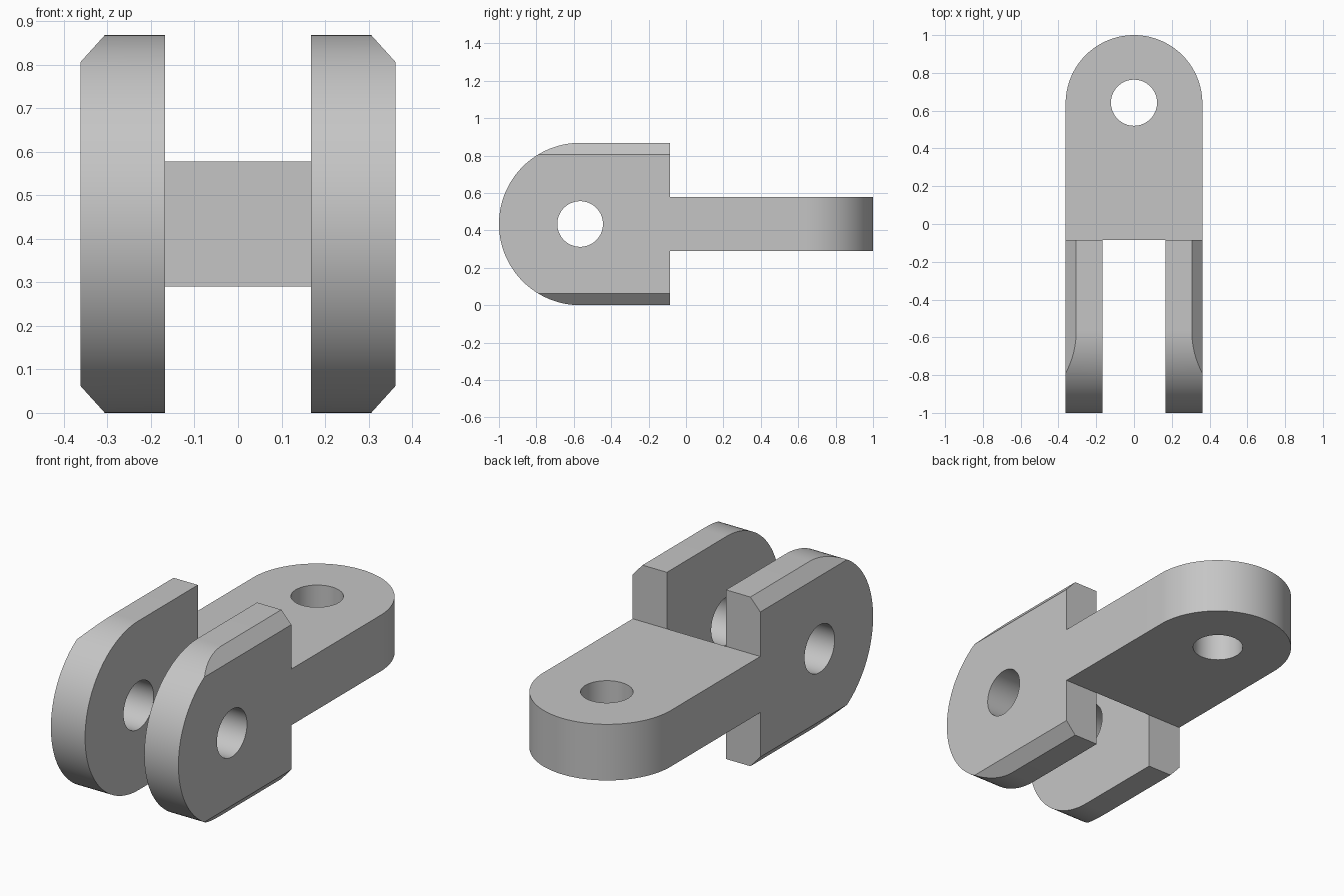
import bpy, bmesh
from math import pi, sin, cos
from mathutils import Vector, Matrix

cube = bpy.data.objects.get("Cube")
if cube:
    bpy.data.objects.remove(cube, do_unlink=True)

HALF_W = 0.362        # half width of the whole link
GAP = 0.168           # half width of the slot between the cheeks
MID_Z = 0.434         # centre height, also the cheek radius
JOINT_Y = -0.085      # where the cheeks meet the tongue
CHAMFER_X, CHAMFER_Z = 0.306, 0.372
FORK_Y, TONGUE_Y = -0.566, 0.638
TONGUE_Z = 0.144      # half thickness of the tongue
HOLE_R = 0.122

metal = bpy.data.materials.new("grey metal")
metal.use_nodes = True
colour = (0.56, 0.56, 0.56, 1)
metal.diffuse_color = colour
metal.node_tree.nodes["Principled BSDF"].inputs["Base Color"].default_value = colour


def make_object(name, bm):
    bmesh.ops.recalc_face_normals(bm, faces=bm.faces)
    mesh = bpy.data.meshes.new(name)
    bm.to_mesh(mesh)
    bm.free()
    mesh.materials.append(metal)
    obj = bpy.data.objects.new(name, mesh)
    bpy.context.collection.objects.link(obj)
    return obj


def extrude_outline(points, direction):
    bm = bmesh.new()
    face = bm.faces.new([bm.verts.new(p) for p in points])
    new = bmesh.ops.extrude_face_region(bm, geom=[face])["geom"]
    bmesh.ops.translate(bm, vec=direction,
                        verts=[v for v in new if isinstance(v, bmesh.types.BMVert)])
    return bm


def rounded_end(radius, centre, flat, steps=64):
    """Outline (across, along): a half circle closed by a straight end."""
    side = 1 if centre > flat else -1
    arc = [(radius * cos(pi * i / steps), centre + side * radius * sin(pi * i / steps))
           for i in range(steps + 1)]
    return arc + [(-radius, flat), (radius, flat)]


def hole_cutter(name, matrix):
    bm = bmesh.new()
    bmesh.ops.create_cone(bm, cap_ends=True, segments=96, radius1=HOLE_R,
                          radius2=HOLE_R, depth=1.5, matrix=matrix)
    obj = make_object(name, bm)
    obj.hide_render = True
    return obj


def combine(target, other, operation):
    mod = target.modifiers.new("combine", "BOOLEAN")
    mod.operation = operation
    mod.solver = "EXACT"
    mod.object = other
    bpy.context.view_layer.objects.active = target
    bpy.ops.object.modifier_apply(modifier=mod.name)
    bpy.data.objects.remove(other, do_unlink=True)


def make_cheek(name, side):
    # Rounded plate with the two long outer edges sliced off
    outline = [(side * GAP, y, MID_Z + a)
               for a, y in rounded_end(MID_Z, FORK_Y, JOINT_Y)]
    bm = extrude_outline(outline, (side * (HALF_W - GAP), 0, 0))
    rise, run = MID_Z - CHAMFER_Z, HALF_W - CHAMFER_X
    for up in (1, -1):
        cut = bmesh.ops.bisect_plane(
            bm, geom=bm.verts[:] + bm.edges[:] + bm.faces[:], dist=1e-6,
            plane_co=(side * HALF_W, 0, MID_Z + up * CHAMFER_Z),
            plane_no=Vector((side * rise, 0, up * run)).normalized(), clear_outer=True)
        rim = [e for e in cut["geom_cut"] if isinstance(e, bmesh.types.BMEdge)]
        bmesh.ops.holes_fill(bm, edges=rim, sides=0)
    return make_object(name, bm)


# Tongue with a rounded back end
outline = [(x, y, MID_Z - TONGUE_Z) for x, y in rounded_end(HALF_W, TONGUE_Y, JOINT_Y)]
link = make_object("fork_link", extrude_outline(outline, (0, 0, 2 * TONGUE_Z)))

# Fork cheeks
for name, side in (("left_cheek", 1), ("right_cheek", -1)):
    combine(link, make_cheek(name, side), "UNION")

# Pin holes: one across the fork, one down through the tongue
across = Matrix.Translation((0, FORK_Y, MID_Z)) @ Matrix.Rotation(pi / 2, 4, "Y")
combine(link, hole_cutter("fork_hole", across), "DIFFERENCE")
combine(link, hole_cutter("tongue_hole", Matrix.Translation((0, 0.642, MID_Z))), "DIFFERENCE")

# Smooth curved walls, sharp edges
bpy.ops.object.select_all(action="DESELECT")
link.select_set(True)
bpy.context.view_layer.objects.active = link
bpy.ops.object.shade_smooth_by_angle(angle=pi / 6)
